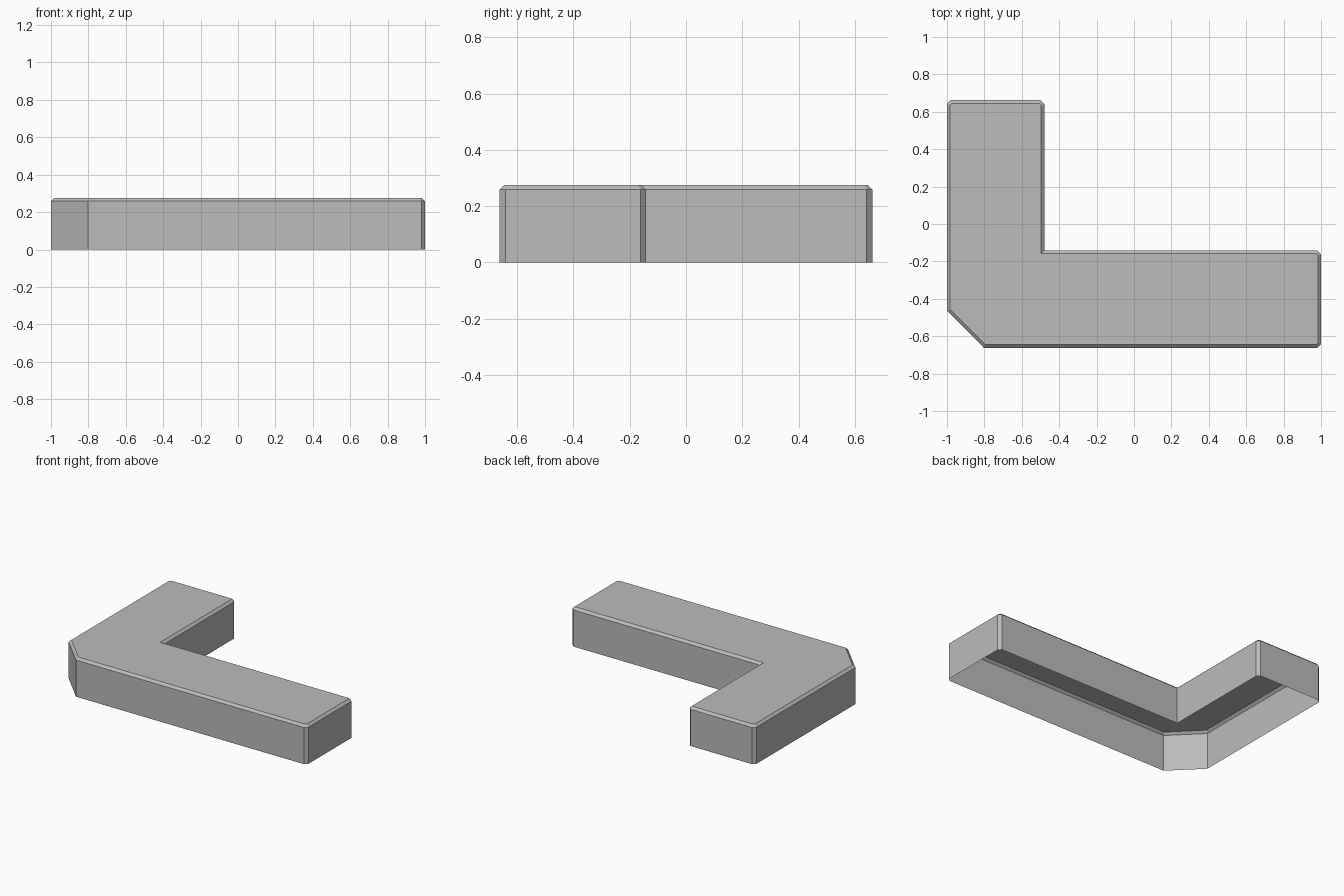
import bpy
import bmesh

cube = bpy.data.objects.get("Cube")
if cube:
    bpy.data.objects.remove(cube, do_unlink=True)

WALL_TOP, TOP = 0.259, 0.275    # top of the walls, top of the slab
CUT = 0.02                      # small corner cut
INSET = 0.017                   # width of the sloping rim

# One flat colour
grey = bpy.data.materials.new("plain grey")
grey.use_nodes = True
colour = (0.5, 0.5, 0.5, 1)
grey.diffuse_color = colour
grey.node_tree.nodes["Principled BSDF"].inputs["Base Color"].default_value = colour

# L-shaped outline, counter-clockwise, with cut outer corners
outline = [
    (-1, -0.463), (-0.803, -0.662),
    (1 - CUT, -0.662), (1, -0.662 + CUT),
    (1, -0.142 - CUT), (1 - CUT, -0.142),
    (-0.479, -0.142),
    (-0.479, 0.662 - CUT), (-0.479 - CUT, 0.662),
    (-1 + CUT, 0.662), (-1, 0.662 - CUT),
]

bm = bmesh.new()
lower = [bm.verts.new((x, y, 0)) for x, y in outline]
upper = [bm.verts.new((x, y, WALL_TOP)) for x, y in outline]

# Walls, left open underneath
for i in range(len(outline)):
    j = (i + 1) % len(outline)
    bm.faces.new((lower[i], lower[j], upper[j], upper[i]))

# Top face with a sloping rim
top = bm.faces.new(upper)
bm.normal_update()
bmesh.ops.inset_region(bm, faces=[top], thickness=INSET,
                       use_boundary=True, use_even_offset=True)
for v in top.verts:
    v.co.z = TOP

mesh = bpy.data.meshes.new("corner_counter")
bm.to_mesh(mesh)
bm.free()
mesh.materials.append(grey)
counter = bpy.data.objects.new("corner_counter", mesh)
bpy.context.collection.objects.link(counter)
